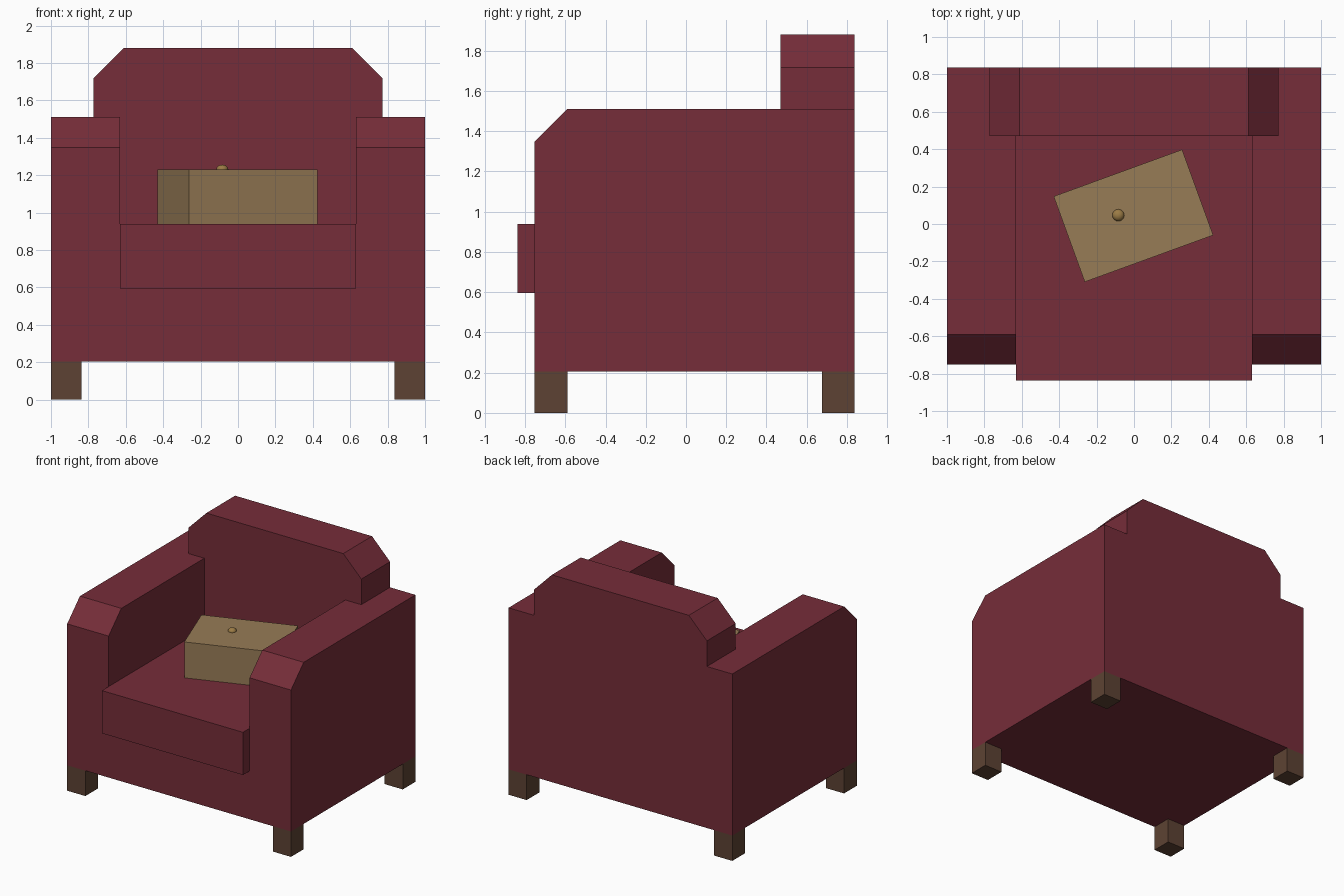
import bpy, bmesh, math
from mathutils import Matrix

if "Cube" in bpy.data.objects:
    bpy.data.objects.remove(bpy.data.objects["Cube"])


def material(name, rgb):
    m = bpy.data.materials.new(name)
    m.diffuse_color = (*rgb, 1)
    m.use_nodes = True
    m.node_tree.nodes["Principled BSDF"].inputs["Base Color"].default_value = m.diffuse_color
    return m


FABRIC = material("red_fabric", (0.18, 0.026, 0.041))
WOOD = material("dark_wood", (0.11, 0.055, 0.033))
CARD = material("tan_box", (0.31, 0.2, 0.093))
BRASS = material("brass", (0.33, 0.2, 0.06))


def finish(name, bm, mat):
    bmesh.ops.recalc_face_normals(bm, faces=bm.faces)
    me = bpy.data.meshes.new(name)
    bm.to_mesh(me)
    bm.free()
    me.materials.append(mat)
    ob = bpy.data.objects.new(name, me)
    bpy.context.collection.objects.link(ob)
    return ob


def box(name, size, center, mat, turn=0):
    bm = bmesh.new()
    bmesh.ops.create_cube(bm, size=1, matrix=Matrix.Translation(center)
                          @ Matrix.Rotation(turn, 4, 'Z') @ Matrix.Diagonal((*size, 1)))
    return finish(name, bm, mat)


def extrude_y(half, y0, y1):
    """Mirror a half outline (x, z) about x = 0 and extrude it along y."""
    outline = half + [(-x, z) for x, z in reversed(half)]
    bm = bmesh.new()
    face = bm.faces.new([bm.verts.new((x, y0, z)) for x, z in outline])
    new = bmesh.ops.extrude_face_region(bm, geom=[face])["geom"]
    bmesh.ops.translate(bm, vec=(0, y1 - y0, 0),
                        verts=[v for v in new if isinstance(v, bmesh.types.BMVert)])
    return bm


FRONT, BACK, ARM_TOP, INNER = -0.752, 0.837, 1.51, 0.63

# Base and arms in one U shape, with the front top edge of each arm cut off
bm = extrude_y([(1, 0.205), (1, ARM_TOP), (INNER, ARM_TOP), (INNER, 0.595)], FRONT, BACK)
tips = [e for e in bm.edges if all(abs(v.co.y - FRONT) < 1e-4
        and abs(v.co.z - ARM_TOP) < 1e-4 for v in e.verts)]
bmesh.ops.bevel(bm, geom=tips, offset=0.162, segments=1, affect='EDGES')
finish("base_and_arms", bm, FABRIC)

# Backrest fills the gap between the arms and overlaps their tops
bm = extrude_y([(INNER, 0.595), (INNER, ARM_TOP), (0.773, ARM_TOP),
                (0.773, 1.717), (0.612, 1.88)], 0.47, BACK)
finish("backrest", bm, FABRIC)

# Seat cushion
SEAT_FRONT = -0.837
box("seat_cushion", (2 * INNER, 0.47 - SEAT_FRONT, 0.345),
    (0, (0.47 + SEAT_FRONT) / 2, 0.7675), FABRIC)

# Legs
for side, sx in (("left", -1), ("right", 1)):
    for end, y in (("front", FRONT + 0.081), ("back", BACK - 0.081)):
        box(f"{end}_{side}_leg", (0.162, 0.162, 0.205), (sx * 0.919, y, 0.1025), WOOD)

# Turned box lying on the seat, with a small knob
box("box", (0.731, 0.487, 0.29), (-0.003, 0.044, 1.085), CARD, math.radians(20))
bm = bmesh.new()
bmesh.ops.create_uvsphere(bm, u_segments=16, v_segments=8, radius=1,
                          matrix=Matrix.Translation((-0.084, 0.047, 1.232))
                          @ Matrix.Diagonal((0.032, 0.032, 0.024, 1)))
for f in bm.faces:
    f.smooth = True
finish("box_knob", bm, BRASS)
